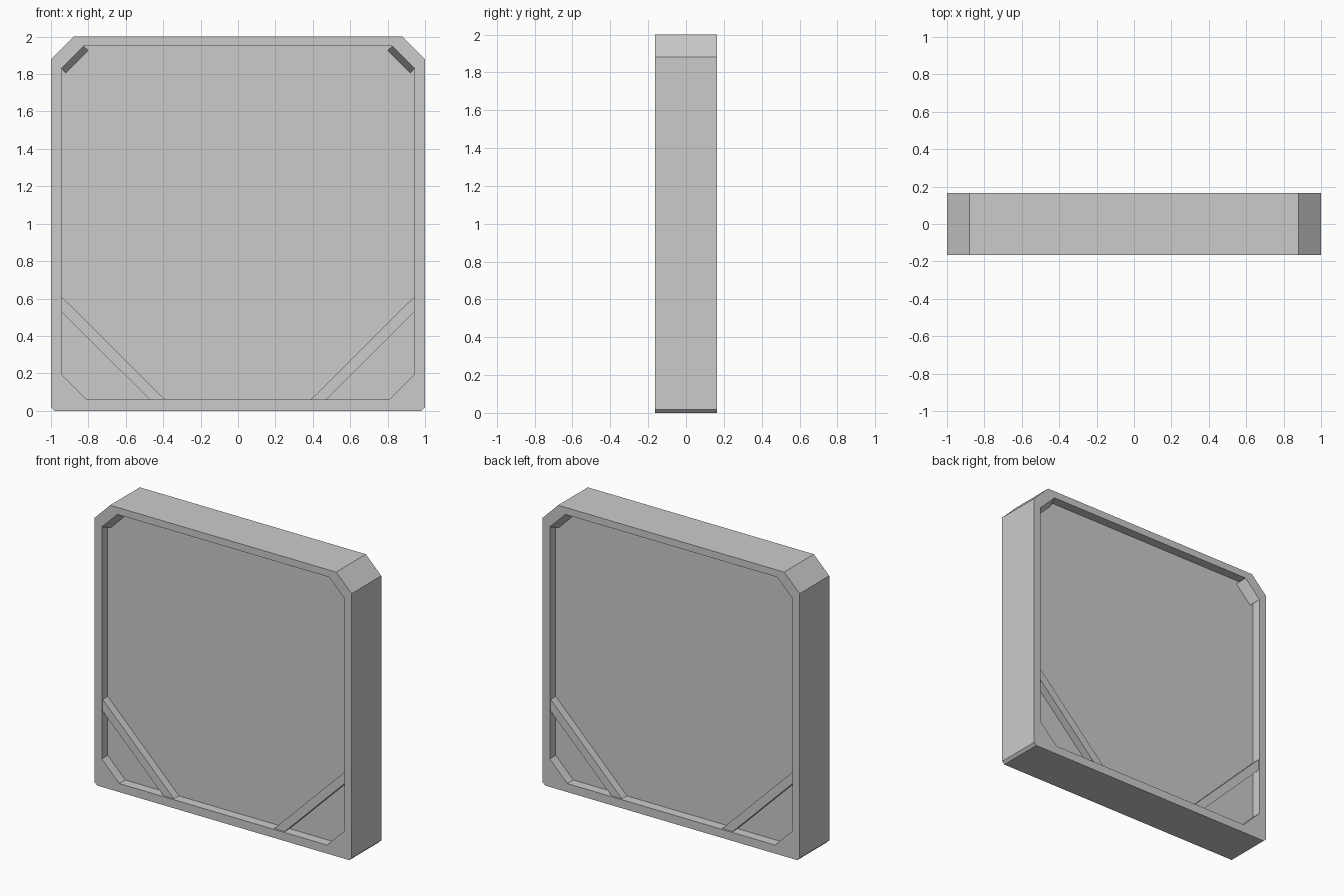
import bpy, bmesh

if "Cube" in bpy.data.objects:
    bpy.data.objects.remove(bpy.data.objects["Cube"])

D = 0.165        # half depth of the frame
P = 0.099        # half depth of the recessed panel
BRACE = 0.155    # half depth reached by the braces


def octagon(w, z0, z1, low, high):
    """Chamfered rectangle in x/z with separate low and high corner cuts."""
    right = [(w - low, z0), (w, z0 + low), (w, z1 - high), (w - high, z1)]
    return right + [(-x, z) for x, z in reversed(right)]


def loft(name, loops):
    """Skin matching x/y/z loops in order and cap both ends."""
    bm = bmesh.new()
    rings = [[bm.verts.new(p) for p in loop] for loop in loops]
    n = len(rings[0])
    for a, b in zip(rings, rings[1:]):
        for i in range(n):
            j = (i + 1) % n
            bm.faces.new((a[i], a[j], b[j], b[i]))
    bm.faces.new(rings[0])
    bm.faces.new(rings[-1])
    bmesh.ops.recalc_face_normals(bm, faces=bm.faces)
    mesh = bpy.data.meshes.new(name)
    bm.to_mesh(mesh)
    bm.free()
    obj = bpy.data.objects.new(name, mesh)
    bpy.context.collection.objects.link(obj)
    return obj


def at(profile, y):
    return [(x, y, z) for x, z in profile]


def mirror(obj):
    """Repeat a part left/right and front/back."""
    mod = obj.modifiers.new("mirror", 'MIRROR')
    mod.use_axis = (True, True, False)
    mod.use_clip = False
    mod.use_mirror_merge = False


# Frame with a recessed panel on both sides
outer = octagon(1.0, 0.0, 2.0, 0.018, 0.12)
inner = octagon(0.945, 0.06, 1.95, 0.137, 0.12)
loft("framed_panel", [at(inner, P), at(inner, D), at(outer, D),
                      at(outer, -D), at(inner, -D), at(inner, -P)])

# Diagonal braces across the lower corners
bar = [(0.39, 0.06), (0.472, 0.06), (0.945, 0.53), (0.945, 0.612)]
mirror(loft("diagonal_brace", [at(bar, -P), at(bar, -BRACE)]))

# Sloped wedges in the upper corners, flaring in toward the panel
ends = []
for x, z in ((0.945, 1.83), (0.825, 1.95)):
    ends.append([(x, -D, z), (x, -P, z), (x - 0.024, -P, z - 0.024)])
mirror(loft("corner_wedge", ends))
